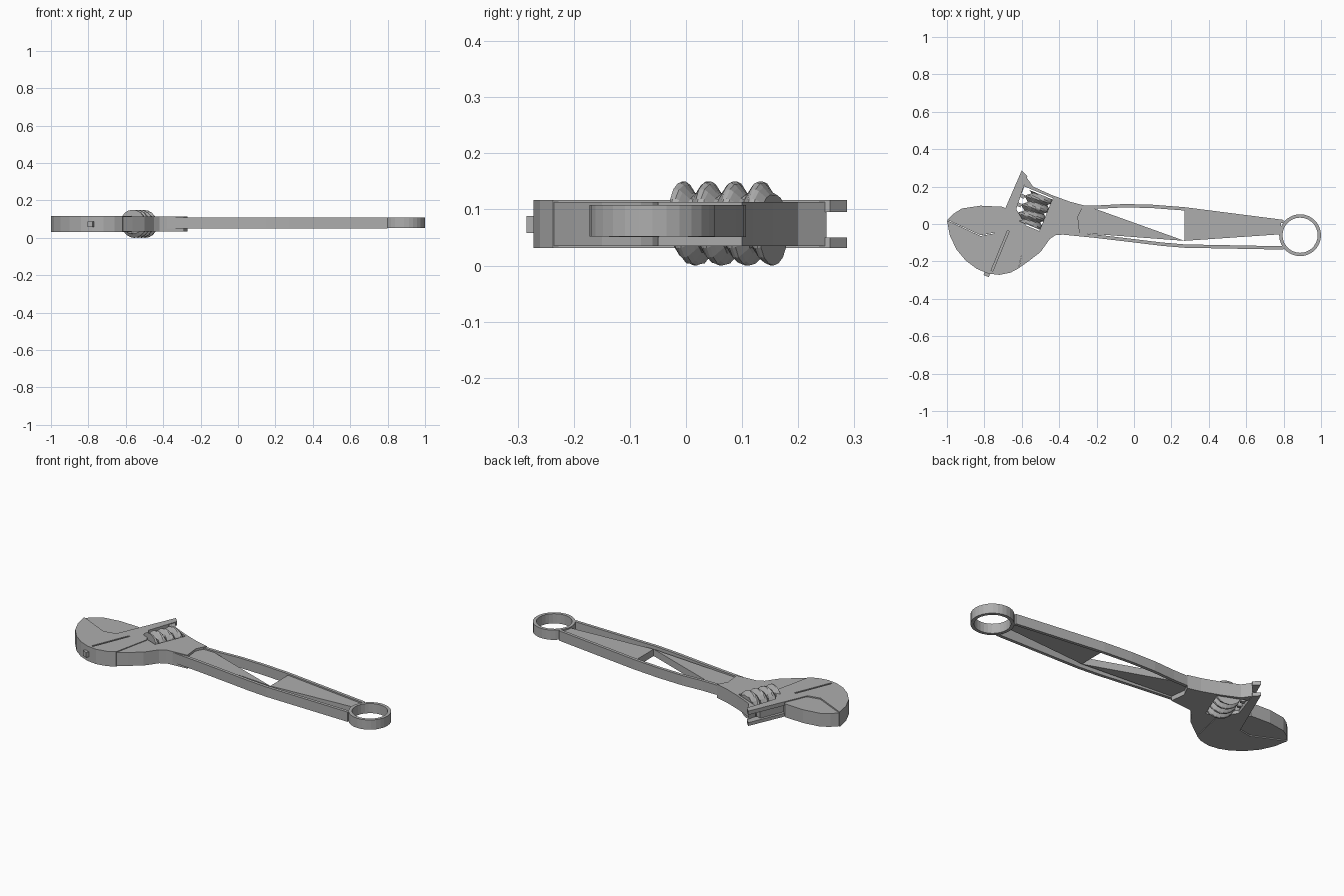
import bpy, bmesh, math
from mathutils import Vector, Matrix

if "Cube" in bpy.data.objects:
    bpy.data.objects.remove(bpy.data.objects["Cube"], do_unlink=True)

steel = bpy.data.materials.new("grey_steel")
steel.use_nodes = True
GREY = (0.42, 0.42, 0.42, 1)
steel.diffuse_color = GREY
steel.node_tree.nodes["Principled BSDF"].inputs["Base Color"].default_value = GREY

SLIDE = Vector((0.38, 0.925, 0)).normalized()   # direction the jaw travels
ACROSS = Vector((SLIDE.y, -SLIDE.x, 0))
TURN = Matrix((ACROSS, SLIDE, (0, 0, 1))).transposed().to_4x4()


def finish(bm, name):
    bmesh.ops.recalc_face_normals(bm, faces=bm.faces)
    mesh = bpy.data.meshes.new(name)
    bm.to_mesh(mesh)
    bm.free()
    mesh.materials.append(steel)
    ob = bpy.data.objects.new(name, mesh)
    bpy.context.collection.objects.link(ob)
    return ob


def prism(name, outline, low, high):
    """Extrude a flat outline between two heights."""
    bm = bmesh.new()
    face = bm.faces.new([bm.verts.new((x, y, low)) for x, y in outline])
    new = bmesh.ops.extrude_face_region(bm, geom=[face])["geom"]
    bmesh.ops.translate(bm, vec=(0, 0, high - low),
                        verts=[g for g in new if isinstance(g, bmesh.types.BMVert)])
    return finish(bm, name)


def slide_box(name, centre, size):
    """Box whose length lies along the slide direction."""
    bm = bmesh.new()
    place = Matrix.Translation(centre) @ TURN @ Matrix.Diagonal((*size, 1))
    bmesh.ops.create_cube(bm, size=1, matrix=place)
    return finish(bm, name)


def cut(target, cutter):
    mod = target.modifiers.new("cut", "BOOLEAN")
    mod.operation, mod.object, mod.solver = "DIFFERENCE", cutter, "EXACT"
    cutter.hide_render = True
    bpy.context.view_layer.update()
    graph = bpy.context.evaluated_depsgraph_get()
    mesh = bpy.data.meshes.new_from_object(target.evaluated_get(graph))
    target.modifiers.clear()
    target.data = mesh
    bpy.data.objects.remove(cutter, do_unlink=True)


# Fixed jaw with its groove
fixed_jaw = prism("fixed_jaw", [
    (-1, 0.02), (-0.82, -0.064), (-0.746, -0.05), (-0.57, -0.02),
    (-0.617, -0.237), (-0.66, -0.26), (-0.72, -0.272), (-0.78, -0.265),
    (-0.84, -0.24), (-0.9, -0.195), (-0.95, -0.135), (-0.985, -0.06)], 0.031, 0.117)
cut(fixed_jaw, slide_box("groove_cutter", (-0.71, -0.13, 0.117), (0.01, 0.26, 0.03)))

# Guide plates above and below the slide
guide = [(-0.746, -0.05), (-0.6, 0.287), (-0.57, 0.257), (-0.63, 0.08), (-0.57, -0.02)]
prism("upper_guide", guide, 0.095, 0.117)
prism("lower_guide", guide, 0.031, 0.05)

# Moving jaw and its toothed rack
prism("moving_jaw", [
    (-0.998, 0.022), (-0.965, 0.055), (-0.92, 0.083), (-0.82, 0.098), (-0.7, 0.092),
    (-0.66, 0.06), (-0.68, -0.02), (-0.746, -0.046), (-0.82, -0.06)], 0.035, 0.112)
rack_centre = Vector((-0.65, 0.09, 0.073))
slide_box("rack", rack_centre, (0.035, 0.24, 0.044))
for i in range(4):
    slide_box(f"rack_tooth_{i + 1}",
              rack_centre + SLIDE * (i * 0.05 - 0.075) + ACROSS * 0.025, (0.03, 0.02, 0.044))

# Head body with the window for the screw
worm_centre = Vector((-0.53, 0.075, 0.075))
body = prism("head_body", [
    (-0.575, 0.25), (-0.54, 0.2), (-0.44, 0.155), (-0.345, 0.12), (-0.27, 0.1),
    (-0.3, 0.04), (-0.29, -0.05), (-0.42, -0.06), (-0.45, -0.08), (-0.5, -0.15),
    (-0.565, -0.2), (-0.615, -0.235), (-0.572, -0.02), (-0.62, 0.08)], 0.035, 0.113)
cut(body, slide_box("window_cutter", worm_centre - ACROSS * 0.02, (0.17, 0.19, 0.3)))

# Adjusting screw with a spiral ridge
bm = bmesh.new()
sides, steps, length, pitch = 20, 32, 0.175, 0.05
rows = []
for j in range(steps + 1):
    along = length * (j / steps - 0.5)
    row = []
    for i in range(sides):
        phase = (along / pitch + i / sides) % 1
        radius = 0.05 + 0.025 * min(1, 1.3 * (1 - abs(2 * phase - 1)))
        a = math.tau * i / sides
        row.append(bm.verts.new(worm_centre + SLIDE * along + ACROSS * radius * math.cos(a)
                                + Vector((0, 0, radius * math.sin(a)))))
    rows.append(row)
for a, b in zip(rows, rows[1:]):
    for i in range(sides):
        k = (i + 1) % sides
        bm.faces.new((a[i], a[k], b[k], b[i]))
bm.faces.new(rows[0])
bm.faces.new(rows[-1])
finish(bm, "adjusting_screw")

# Retaining pin at the outer end of the slide
slide_box("slide_pin", (-0.784, -0.262, 0.073), (0.03, 0.035, 0.03))

# Handle rails, each a strip of constant width
upper = [(-0.3, 0.1), (-0.18, 0.1), (-0.05, 0.107), (0.1, 0.103), (0.27, 0.09), (0.8, 0.022)]
lower = [(-0.4, -0.055), (-0.2, -0.075), (-0.03, -0.095), (0.15, -0.117),
         (0.27, -0.127), (0.8, -0.137)]
for name, edge, inset in (("upper_rail", upper, -0.018), ("lower_rail", lower, 0.018)):
    prism(name, edge + [(x, y + inset) for x, y in reversed(edge)], 0.051, 0.108)

# Handle web: broad panel and tapering brace
prism("handle_panel", [(0.27, 0.09), (0.785, 0.02), (0.785, -0.055), (0.27, -0.09)], 0.06, 0.1)
prism("handle_brace", [(-0.34, 0.1), (-0.26, 0.1), (0.27, -0.09), (-0.26, -0.05),
                       (-0.38, -0.05)], 0.06, 0.1)

# Hanging ring
bm = bmesh.new()
n = 28
loops = []
for radius, z in ((0.112, 0.052), (0.112, 0.108), (0.094, 0.108), (0.094, 0.052)):
    loops.append([bm.verts.new((0.888 + radius * math.cos(math.tau * i / n),
                                -0.06 + radius * math.sin(math.tau * i / n), z))
                  for i in range(n)])
for s in range(4):
    a, b = loops[s], loops[(s + 1) % 4]
    for i in range(n):
        k = (i + 1) % n
        bm.faces.new((a[i], a[k], b[k], b[i]))
finish(bm, "hanging_ring")
